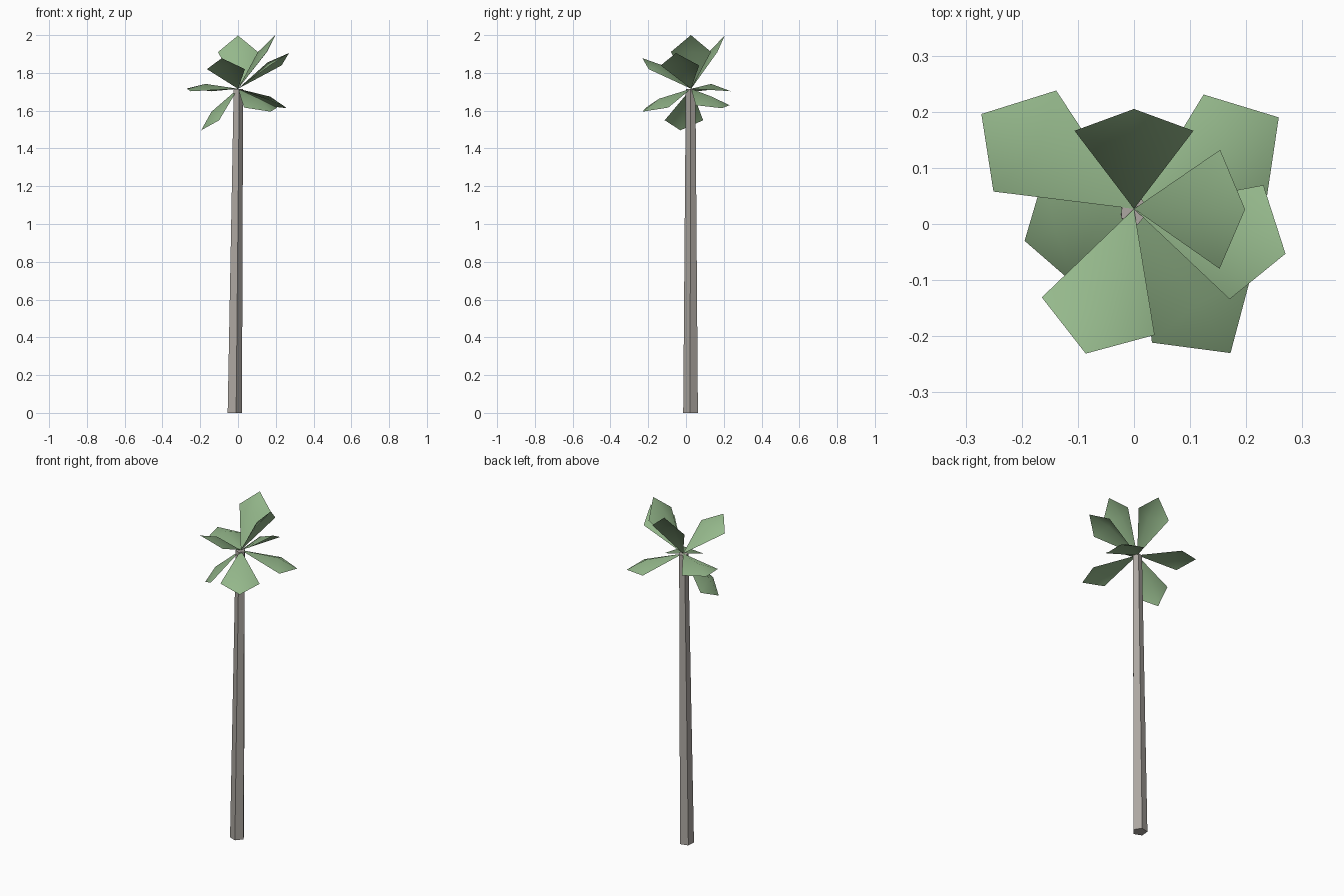
import bpy, math
from mathutils import Vector

if "Cube" in bpy.data.objects:
    bpy.data.objects.remove(bpy.data.objects["Cube"])


def material(name, color):
    m = bpy.data.materials.new(name)
    m.diffuse_color = (*color, 1)
    m.use_nodes = True
    m.node_tree.nodes["Principled BSDF"].inputs["Base Color"].default_value = m.diffuse_color
    return m


def add_mesh(name, verts, faces, mat, smooth=False):
    me = bpy.data.meshes.new(name)
    me.from_pydata(verts, [], faces)
    me.materials.append(mat)
    for p in me.polygons:
        p.use_smooth = smooth
    ob = bpy.data.objects.new(name, me)
    bpy.context.collection.objects.link(ob)
    return ob


bark = material("bark", (0.42, 0.39, 0.36))
green = material("leaf_green", (0.30, 0.48, 0.26))

# Trunk: five-sided, tapering and leaning slightly
N = 5


def ring(cx, cy, r, z):
    angles = [math.radians(-76 + 360 * i / N) for i in range(N)]
    return [(cx + r * math.cos(a), cy + r * math.sin(a), z) for a in angles]


verts = ring(-0.02, 0.025, 0.041, 0) + ring(0, 0.025, 0.027, 1.715)
faces = [(i, (i + 1) % N, N + (i + 1) % N, N + i) for i in range(N)]
faces += [tuple(reversed(range(N))), tuple(range(N, 2 * N))]
add_mesh("trunk", verts, faces, bark)

# Leaves: domed kites fanning from the trunk top, given by their tips
BASE = Vector((0, 0.027, 1.716))
TIPS = [
    (0, 0.205, 1.998), (0.198, 0.026, 2.0),
    (0.27, -0.053, 1.905), (-0.086, -0.231, 1.878),
    (-0.272, 0.196, 1.717), (0.258, 0.19, 1.613),
    (0.172, -0.23, 1.595), (-0.195, -0.03, 1.496),
]


def leaf(i, tip):
    d = Vector(tip) - BASE
    side = Vector((-d.y, d.x, 0)).normalized()
    up = d.normalized().cross(side)
    shoulder = BASE + d * 0.715 - up * 0.014
    mid = BASE + d * 0.63 + up * 0.025
    pts = [BASE, shoulder - side * 0.106, Vector(tip), shoulder + side * 0.106, mid]
    add_mesh(f"leaf_{i}", pts, [(0, 1, 4), (1, 2, 4), (2, 3, 4), (3, 0, 4)], green, True)


for i, tip in enumerate(TIPS, 1):
    leaf(i, tip)
